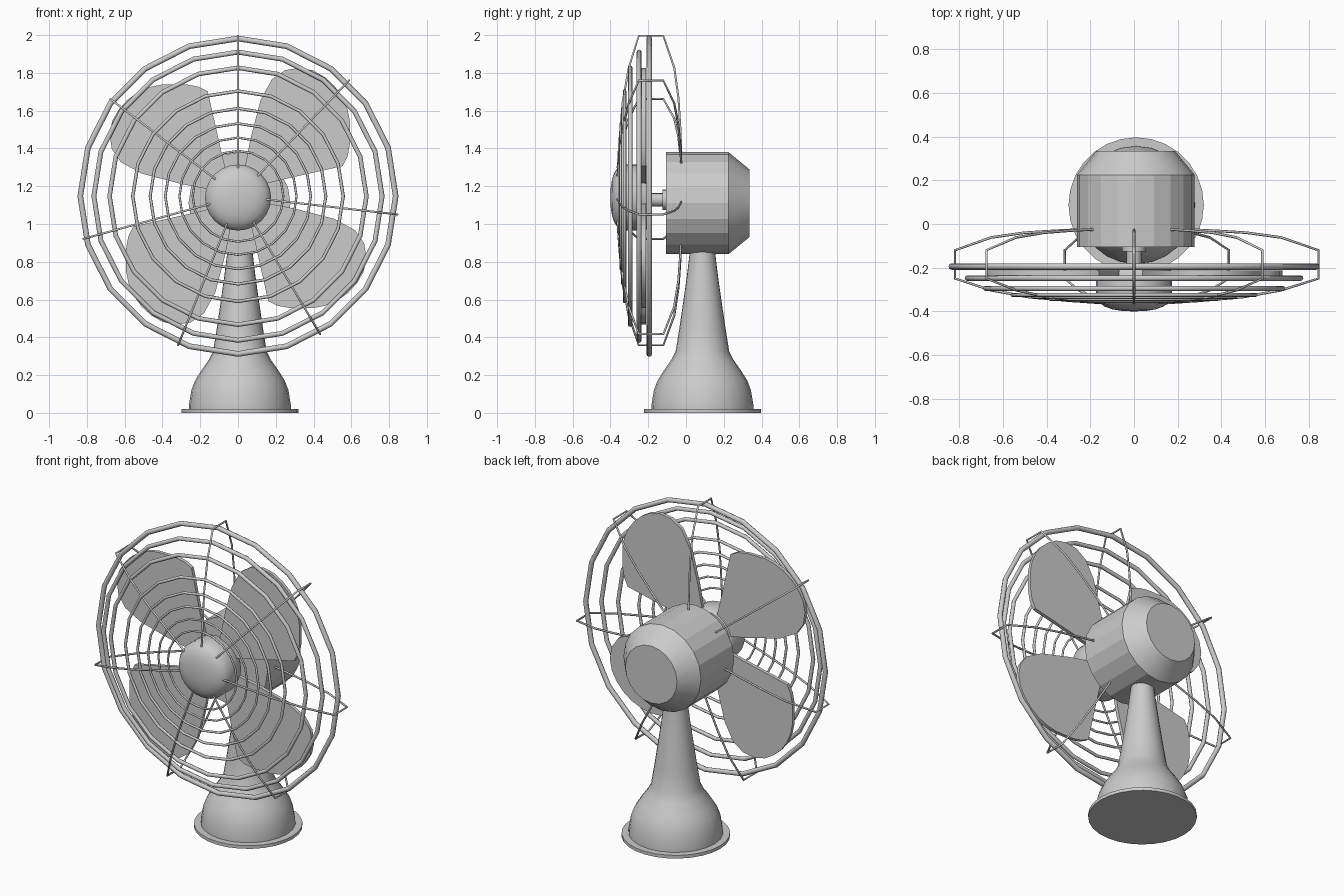
import bpy, bmesh
from math import sin, cos, pi, radians

if "Cube" in bpy.data.objects:
    bpy.data.objects.remove(bpy.data.objects["Cube"])

CX, CZ = 0.0, 1.147          # fan axis


def finish(name, bm, smooth=35):
    bmesh.ops.remove_doubles(bm, verts=bm.verts, dist=1e-5)
    bmesh.ops.recalc_face_normals(bm, faces=bm.faces)
    me = bpy.data.meshes.new(name)
    bm.to_mesh(me)
    bm.free()
    ob = bpy.data.objects.new(name, me)
    bpy.context.collection.objects.link(ob)
    bpy.ops.object.select_all(action='DESELECT')
    bpy.context.view_layer.objects.active = ob
    ob.select_set(True)
    if smooth:
        bpy.ops.object.shade_smooth_by_angle(angle=radians(smooth))
    return ob


def lathe(name, profile, place, segs=24, smooth=35):
    """Revolve (radius, height) points, capping both ends."""
    bm = bmesh.new()
    rings = [[bm.verts.new(place(r * cos(2 * pi * i / segs), r * sin(2 * pi * i / segs), h))
              for i in range(segs)] for r, h in profile]
    for a, b in zip(rings, rings[1:]):
        for i in range(segs):
            j = (i + 1) % segs
            bm.faces.new((a[i], a[j], b[j], b[i]))
    bm.faces.new(rings[0])
    bm.faces.new(rings[-1])
    return finish(name, bm, smooth)


def upright(a, b, h):
    return (0.01 + a, 0.087 + b, h)


def along_y(x, z):
    return lambda a, b, h: (x + a, h, z + b)


# Stand: thin foot plate and flared column
lathe("foot_plate", [(0.31, 0), (0.31, 0.02)], upright, 28)
lathe("stand_column", [(0.27, 0.015), (0.27, 0.04), (0.257, 0.12), (0.238, 0.17), (0.207, 0.22),
                       (0.165, 0.28), (0.142, 0.325), (0.122, 0.45), (0.10, 0.60),
                       (0.083, 0.72), (0.067, 0.85), (0.065, 0.90)], upright, 24)

# Motor housing with tapered back, collar and shaft
lathe("motor_housing", [(0.27, -0.105), (0.27, 0.225), (0.18, 0.335)],
      along_y(0.008, 1.11), 20, 15)
lathe("shaft_collar", [(0.055, -0.125), (0.055, -0.10)], along_y(CX, 1.128), 16)
lathe("shaft", [(0.035, -0.24), (0.035, -0.10)], along_y(CX, 1.128), 16)

# Hub with domed nose
lathe("hub", [(0.165, -0.205), (0.175, -0.22), (0.175, -0.335), (0.16, -0.36),
              (0.135, -0.378), (0.10, -0.391), (0.05, -0.399), (0.01, -0.40)],
      along_y(CX, CZ - 0.007), 24)

# Four flat blades, one outline turned by quarter turns
outline = [(0.03, 0.10), (0.04, 0.17), (0.065, 0.30), (0.12, 0.51), (0.18, 0.62), (0.25, 0.668),
           (0.33, 0.68), (0.40, 0.665), (0.46, 0.63), (0.51, 0.585), (0.55, 0.53), (0.58, 0.46),
           (0.592, 0.40), (0.592, 0.275), (0.58, 0.21), (0.555, 0.16), (0.23, 0.087), (0.12, 0.06)]
for k in range(4):
    c, s = cos(k * pi / 2), sin(k * pi / 2)
    bm = bmesh.new()
    face = bm.faces.new([bm.verts.new((CX + x * c - z * s, -0.235, CZ + x * s + z * c))
                         for x, z in outline])
    ext = bmesh.ops.extrude_face_region(bm, geom=[face])
    bmesh.ops.translate(bm, vec=(0, 0.022, 0),
                        verts=[v for v in ext['geom'] if isinstance(v, bmesh.types.BMVert)])
    finish(f"blade_{k + 1}", bm)

# Guard rings: (radius, y, tube radius)
rings = [(0.835, -0.195, 0.015), (0.763, -0.248, 0.013), (0.68, -0.295, 0.012),
         (0.557, -0.325, 0.009), (0.465, -0.335, 0.008), (0.385, -0.345, 0.007),
         (0.31, -0.35, 0.006), (0.24, -0.355, 0.006)]
for k, (R, y, t) in enumerate(rings):
    n, m = 20, 8
    bm = bmesh.new()
    loops = []
    for i in range(n):
        a = 2 * pi * i / n
        loops.append([bm.verts.new((CX + (R + t * cos(2 * pi * j / m)) * cos(a),
                                    y + t * sin(2 * pi * j / m),
                                    CZ + (R + t * cos(2 * pi * j / m)) * sin(a)))
                      for j in range(m)])
    for i in range(n):
        p, q = loops[i], loops[(i + 1) % n]
        for j in range(m):
            bm.faces.new((p[j], p[(j + 1) % m], q[(j + 1) % m], q[j]))
    finish(f"guard_ring_{k + 1}", bm, 50)

# Seven guard wires from motor housing, over the rim, to the hub
path = [(0.235, -0.025), (0.36, -0.03), (0.52, -0.04), (0.68, -0.062), (0.85, -0.12),
        (0.85, -0.25), (0.68, -0.303), (0.50, -0.335), (0.30, -0.352), (0.15, -0.362)]
for k in range(7):
    a = radians(90 + 52.7 * k)
    cu = bpy.data.curves.new(f"guard_wire_{k + 1}", 'CURVE')
    cu.dimensions = '3D'
    cu.bevel_depth = 0.006
    cu.bevel_resolution = 1
    cu.use_fill_caps = True
    sp = cu.splines.new('POLY')
    sp.points.add(len(path) - 1)
    for pt, (r, y) in zip(sp.points, path):
        pt.co = (CX + r * cos(a), y, CZ + r * sin(a), 1)
    bpy.context.collection.objects.link(bpy.data.objects.new(f"guard_wire_{k + 1}", cu))
